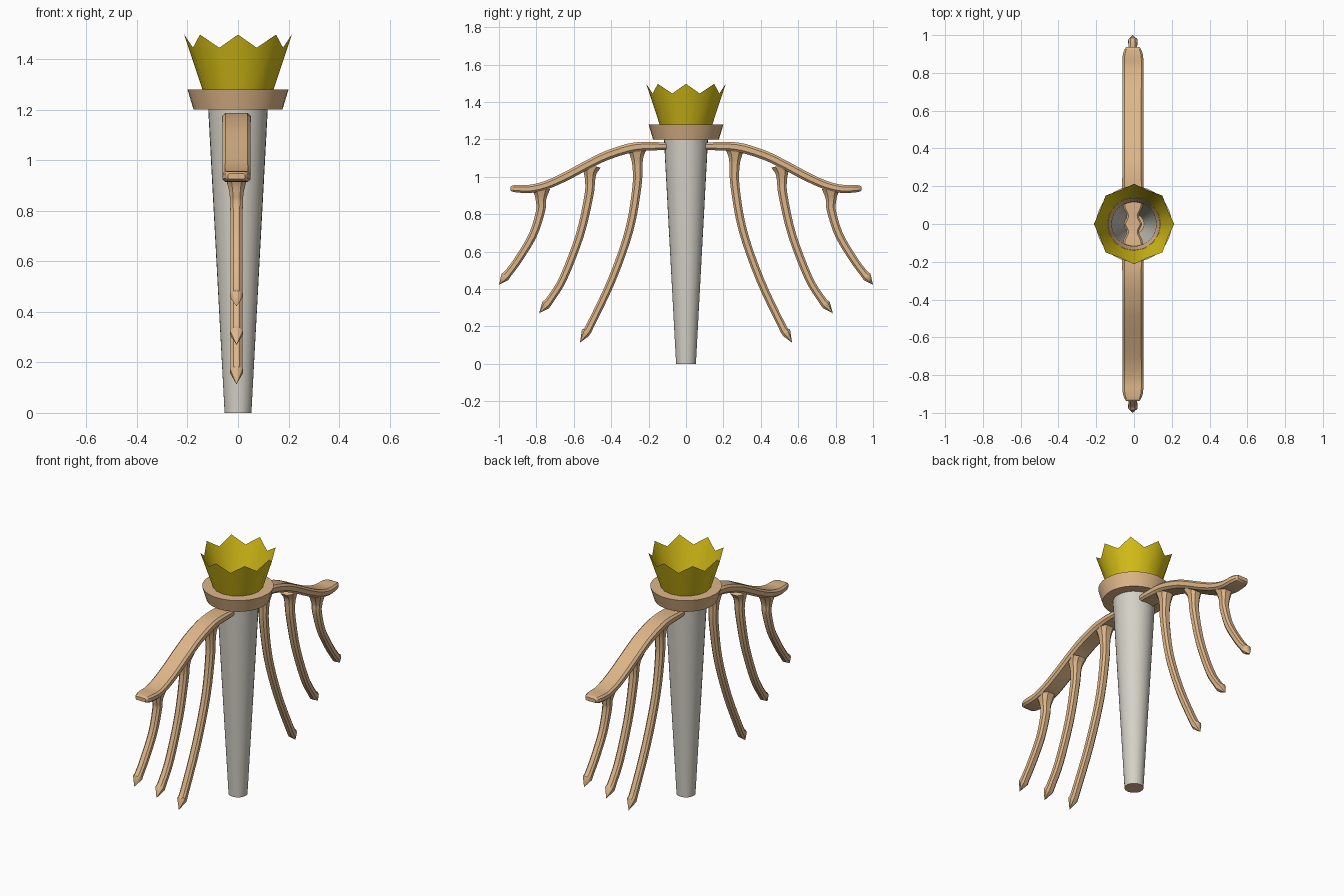
import bpy, bmesh, math
from mathutils import Vector

if "Cube" in bpy.data.objects:
    bpy.data.objects.remove(bpy.data.objects["Cube"])


def material(name, rgb):
    m = bpy.data.materials.new(name)
    m.diffuse_color = (*rgb, 1)
    m.use_nodes = True
    m.node_tree.nodes["Principled BSDF"].inputs["Base Color"].default_value = m.diffuse_color
    return m


WOOD = material("tan wood", (0.73, 0.47, 0.25))
GOLD = material("gold", (0.68, 0.52, 0.008))
GREY = material("pale grey", (0.66, 0.64, 0.57))


def finish(bm, name, mats, angle=35, recalc=True):
    if recalc:
        bmesh.ops.recalc_face_normals(bm, faces=bm.faces)
    me = bpy.data.meshes.new(name)
    bm.to_mesh(me)
    bm.free()
    for m in mats:
        me.materials.append(m)
    me.shade_smooth()
    me.set_sharp_from_angle(angle=math.radians(angle))
    ob = bpy.data.objects.new(name, me)
    bpy.context.collection.objects.link(ob)
    return ob


def ring(bm, n, radius, z):
    # radius and z are functions of the vertex index
    return [bm.verts.new((radius(i) * math.cos(2 * math.pi * i / n),
                          radius(i) * math.sin(2 * math.pi * i / n), z(i)))
            for i in range(n)]


def bridge(bm, a, b):
    n = len(a)
    return [bm.faces.new((a[i], a[(i + 1) % n], b[(i + 1) % n], b[i])) for i in range(n)]


def smooth_path(pts, steps=4):
    # Catmull-Rom interpolation of (y, z, half width, half thickness)
    P = [Vector(p) for p in pts]
    P = [2 * P[0] - P[1]] + P + [2 * P[-1] - P[-2]]
    out = []
    for k in range(1, len(P) - 2):
        a, b, c, d = P[k - 1:k + 3]
        for s in range(steps):
            t = s / steps
            out.append(0.5 * (2 * b + (c - a) * t + (2 * a - 5 * b + 4 * c - d) * t * t
                              + (3 * b - a - 3 * c + d) * t ** 3))
    return out + [P[-2]]


def loft(name, pts, side, chamfer, tip=None, xc=-0.006):
    bm = bmesh.new()
    path = smooth_path(pts)
    c = 1 - chamfer
    rings = []
    for k, p in enumerate(path):
        q0, q1 = path[max(k - 1, 0)], path[min(k + 1, len(path) - 1)]
        t = Vector((q1[0] - q0[0], q1[1] - q0[1])).normalized()
        nrm = Vector((-t.y, t.x))
        w, h = p[2], p[3]
        cut = chamfer * min(w, h)
        sect = [(w, h - cut), (w - cut, h), (cut - w, h), (-w, h - cut),
                (-w, cut - h), (cut - w, -h), (w - cut, -h), (w, cut - h)]
        rings.append([bm.verts.new((xc + u, side * (p[0] + nrm.x * v), p[1] + nrm.y * v))
                      for u, v in sect])
    for a, b in zip(rings, rings[1:]):
        bridge(bm, a, b)
    bm.faces.new(rings[0])
    if tip:
        v = bm.verts.new((xc, side * tip[0], tip[1]))
        r = rings[-1]
        for i in range(8):
            bm.faces.new((r[i], r[(i + 1) % 8], v))
    else:
        bm.faces.new(rings[-1])
    return finish(bm, name, [WOOD], 40)


# Tapered shaft, open at the top, wood underside
bm = bmesh.new()
lo = ring(bm, 32, lambda i: 0.053, lambda i: 0.0)
hi = ring(bm, 32, lambda i: 0.118, lambda i: 1.205)
bridge(bm, lo, hi)
bm.faces.new(lo[::-1]).material_index = 1
finish(bm, "shaft", [GREY, WOOD], recalc=False)

# Flared collar ring
bm = bmesh.new()
rs = [ring(bm, 32, lambda i, r=r: r, lambda i, z=z: z)
      for r, z in ((0.176, 1.2), (0.2, 1.28), (0.138, 1.28), (0.118, 1.2))]
for k in range(4):
    bridge(bm, rs[k], rs[(k + 1) % 4])
finish(bm, "collar", [WOOD])

# Crown sheet with eight points
bm = bmesh.new()
lo = ring(bm, 16, lambda i: 0.141, lambda i: 1.28)
hi = ring(bm, 16, lambda i: 0.193 if i % 2 else 0.213, lambda i: 1.445 if i % 2 else 1.497)
bridge(bm, lo, hi)
finish(bm, "crown", [GOLD], recalc=False)

# Drooping arms, each with three hanging prongs
ARM = [(0.0, 1.160, 0.050, 0.018), (0.045, 1.161, 0.032, 0.018), (0.11, 1.163, 0.055, 0.020),
       (0.27, 1.159, 0.056, 0.025), (0.41, 1.119, 0.056, 0.025), (0.51, 1.073, 0.056, 0.024),
       (0.62, 1.014, 0.056, 0.024), (0.73, 0.962, 0.056, 0.023), (0.82, 0.937, 0.056, 0.022),
       (0.89, 0.936, 0.054, 0.021), (0.925, 0.937, 0.043, 0.017), (0.938, 0.937, 0.034, 0.011)]
PRONGS = [
    ("inner", [(0.262, 1.145), (0.262, 1.11), (0.26, 1.06), (0.262, 0.95), (0.303, 0.716),
               (0.396, 0.45), (0.513, 0.203), (0.538, 0.165)], (0.567, 0.113)),
    ("middle", [(0.505, 1.06), (0.512, 1.025), (0.513, 0.98), (0.519, 0.90), (0.567, 0.69),
                (0.655, 0.46), (0.725, 0.345), (0.75, 0.315)], (0.785, 0.27)),
    ("outer", [(0.775, 0.935), (0.775, 0.905), (0.776, 0.87), (0.777, 0.82), (0.818, 0.69),
               (0.895, 0.56), (0.95, 0.485), (0.968, 0.465)], (1.0, 0.422)),
]
SIZES = [(0.045, 0.050), (0.036, 0.036), (0.028, 0.027), (0.025, 0.024),
         (0.023, 0.022), (0.023, 0.021), (0.023, 0.021), (0.025, 0.025)]
for side, label in ((-1, "front"), (1, "back")):
    loft(label + "_arm", ARM, side, 0.5)
    for name, pts, tip in PRONGS:
        loft(f"{label}_{name}_prong", [p + s for p, s in zip(pts, SIZES)], side, 0.5, tip)
